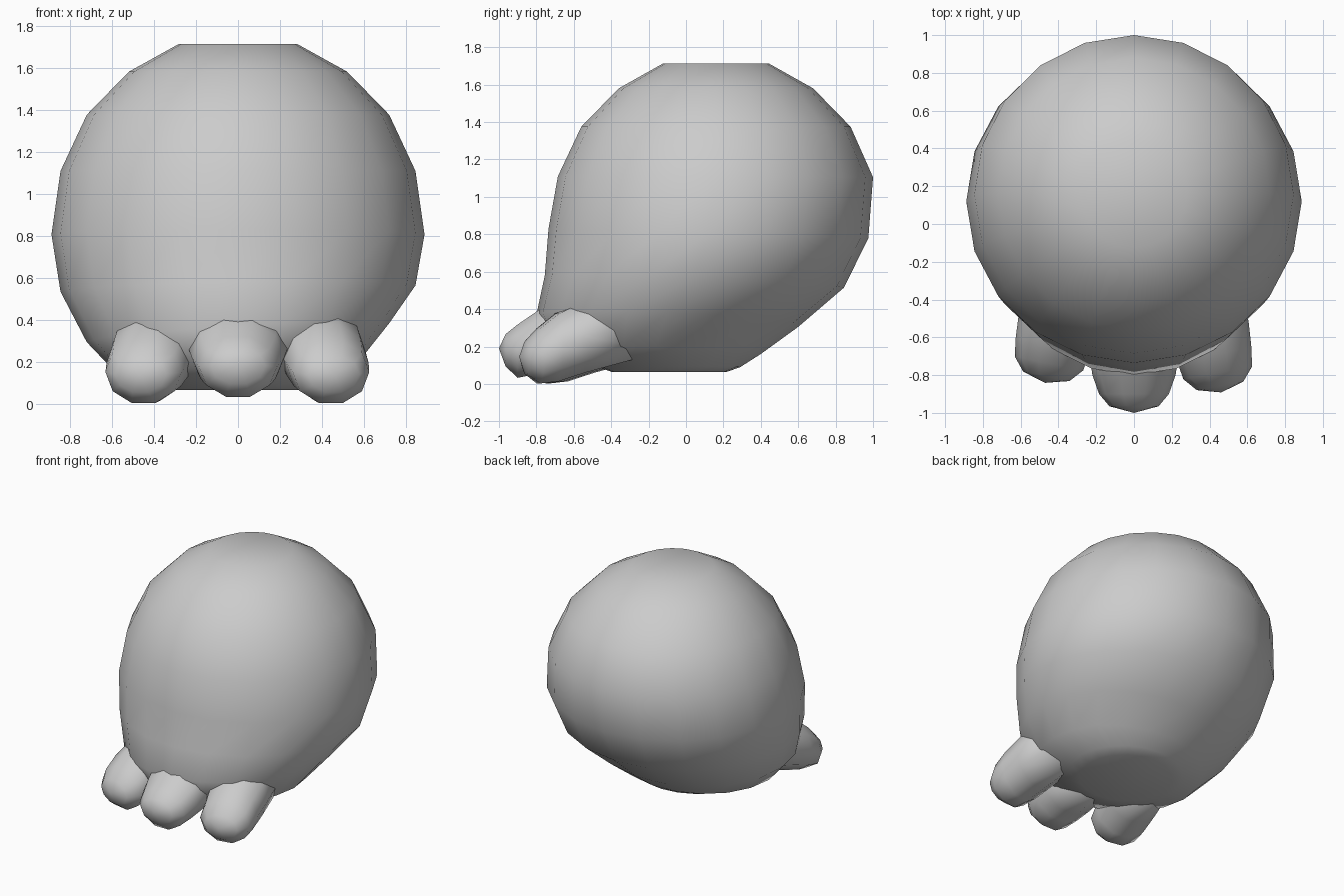
import bpy, bmesh
from math import sin, cos, pi
from mathutils import Vector, Matrix

if "Cube" in bpy.data.objects:
    bpy.data.objects.remove(bpy.data.objects["Cube"])


def loft(name, rings, tip=None):
    """Bridge equal-sized rings of points; close the start flat, the end flat or at a tip."""
    bm = bmesh.new()
    loops = [[bm.verts.new(p) for p in ring] for ring in rings]
    n = len(loops[0])
    for a, b in zip(loops, loops[1:]):
        for i in range(n):
            j = (i + 1) % n
            bm.faces.new((a[i], a[j], b[j], b[i]))
    bm.faces.new(loops[0])
    if tip is None:
        bm.faces.new(loops[-1])
    else:
        t = bm.verts.new(tip)
        for i in range(n):
            bm.faces.new((loops[-1][i], loops[-1][(i + 1) % n], t))
    bmesh.ops.recalc_face_normals(bm, faces=bm.faces)
    mesh = bpy.data.meshes.new(name)
    bm.to_mesh(mesh)
    bm.free()
    for p in mesh.polygons:
        p.use_smooth = True
    obj = bpy.data.objects.new(name, mesh)
    bpy.context.collection.objects.link(obj)
    return obj


# Body: tilted elliptical rings (front y, front z, back y, back z, half width, sideways tilt)
SIDES = 20
body_rings = [
    (-0.40, 0.065, 0.22, 0.065, 0.32, 0.0),
    (-0.47, 0.09, 0.29, 0.09, 0.40, 0.005),
    (-0.72, 0.18, 0.40, 0.16, 0.575, 0.03),
    (-0.80, 0.37, 0.60, 0.305, 0.72, 0.045),
    (-0.755, 0.58, 0.845, 0.515, 0.845, 0.015),
    (-0.735, 0.83, 0.975, 0.78, 0.888, 0.0),
    (-0.685, 1.11, 1.00, 1.105, 0.845, 0.0),
    (-0.56, 1.375, 0.88, 1.375, 0.72, 0.0),
    (-0.36, 1.58, 0.68, 1.58, 0.52, 0.0),
    (-0.125, 1.712, 0.445, 1.712, 0.282, 0.0),
]


def body_ring(yf, zf, yb, zb, w, tilt):
    pts = []
    for k in range(SIDES):
        a = 2 * pi * k / SIDES
        s, c = sin(a), cos(a)
        pts.append((w * c, (yf + yb) / 2 + (yb - yf) / 2 * s,
                    (zf + zb) / 2 + (zb - zf) / 2 * s + tilt * c))
    return pts


loft("body", [body_ring(*r) for r in body_rings])


# Toes: tapered sections along -y (y, centre z, half width, half height), then moved and turned
def toe(name, sections, tip, x=0.0, y=0.0, turn=0.0):
    m = Matrix.Translation((x, y, 0)) @ Matrix.Rotation(turn, 4, 'Z')
    rings = [[m @ Vector((w * cos(2 * pi * k / 10), sy, z + h * sin(2 * pi * k / 10 + 0.0)))
              for k in range(10)] for sy, z, w, h in sections]
    loft(name, rings, m @ Vector(tip))


middle = [(-0.45, 0.30, 0.20, 0.20), (-0.70, 0.26, 0.235, 0.20), (-0.80, 0.22, 0.22, 0.175),
          (-0.90, 0.175, 0.185, 0.15), (-0.965, 0.18, 0.13, 0.09)]
toe("middle_toe", middle, (0, -1.0, 0.19))

side = [(0.40, 0.32, 0.20, 0.20), (0.14, 0.25, 0.21, 0.20), (0.0, 0.195, 0.20, 0.19),
        (-0.10, 0.15, 0.185, 0.155), (-0.17, 0.14, 0.125, 0.09)]
toe("right_toe", side, (0, -0.205, 0.145), 0.425, -0.69, 0.18)
toe("left_toe", side, (0, -0.205, 0.145), -0.43, -0.64, -0.20)
